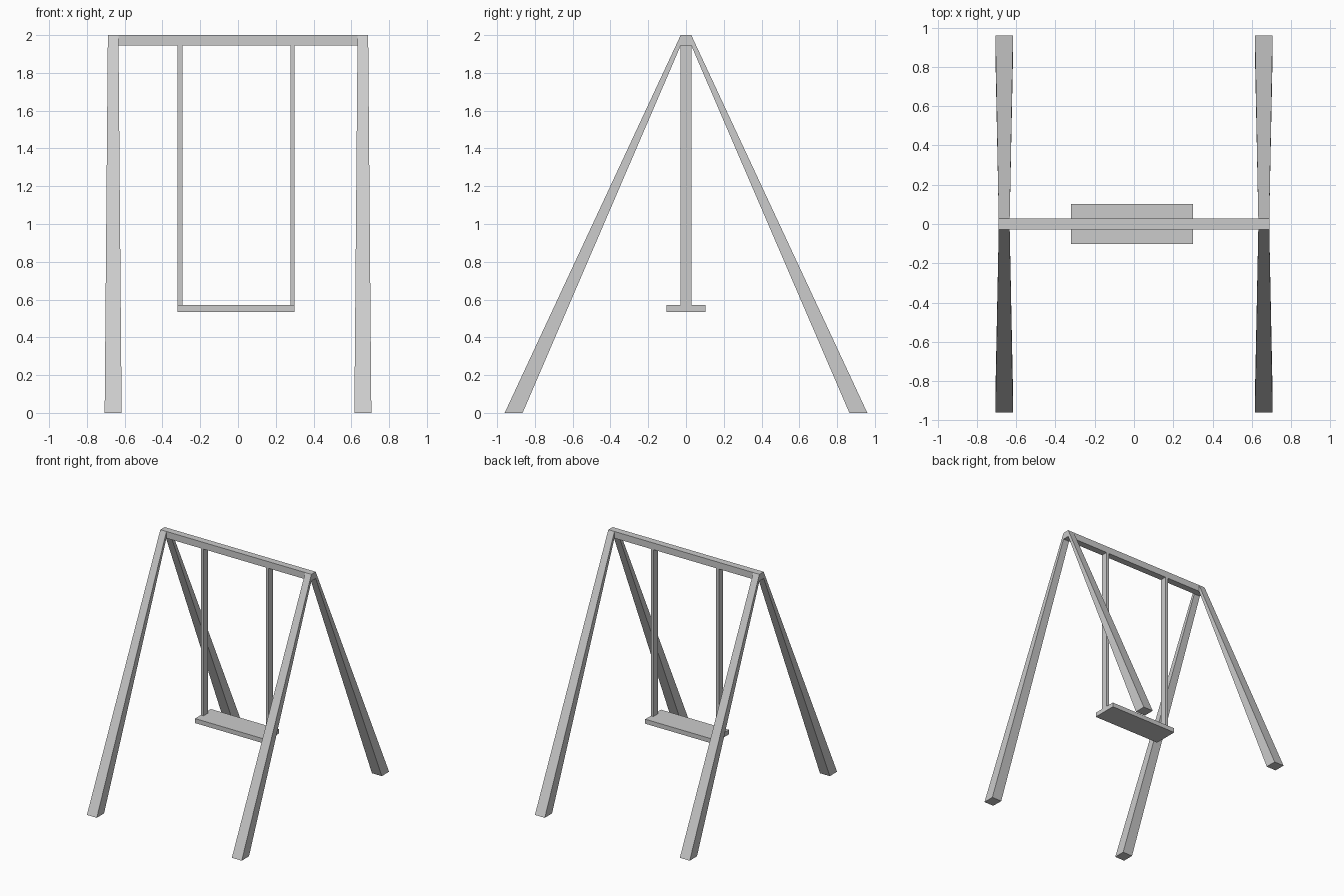
import bpy

if "Cube" in bpy.data.objects:
    bpy.data.objects.remove(bpy.data.objects["Cube"])

grey = bpy.data.materials.new("light grey paint")
grey.diffuse_color = (0.6, 0.6, 0.6, 1)
grey.use_nodes = True
grey.node_tree.nodes["Principled BSDF"].inputs["Base Color"].default_value = grey.diffuse_color


def bar(name, start, end):
    """Bar with flat faces joining two matching four-cornered ends."""
    mesh = bpy.data.meshes.new(name)
    sides = [(i, (i + 1) % 4, (i + 1) % 4 + 4, i + 4) for i in range(4)]
    mesh.from_pydata(start + end, [], sides + [(3, 2, 1, 0), (4, 5, 6, 7)])
    mesh.materials.append(grey)
    obj = bpy.data.objects.new(name, mesh)
    bpy.context.collection.objects.link(obj)
    # make all normals point outwards
    import bmesh
    bm = bmesh.new()
    bm.from_mesh(mesh)
    bmesh.ops.recalc_face_normals(bm, faces=bm.faces)
    bm.to_mesh(mesh)
    bm.free()
    return obj


def box(name, x0, x1, y, z0, z1):
    ring = lambda z: [(x0, -y, z), (x1, -y, z), (x1, y, z), (x0, y, z)]
    return bar(name, ring(z0), ring(z1))


HALF = 0.028          # half thickness of the top beam
BEAM_Z = 1.945        # underside of the top beam
LEG_X = 0.661         # centre line of each leg pair
TOP_X = LEG_X + HALF

# top beam, including the blocks over the legs
box("top_beam", -TOP_X, TOP_X, HALF, BEAM_Z, 2.0)

# four splayed legs that widen from the beam to the floor
for sx, side in ((-1, "left"), (1, "right")):
    for sy, end in ((-1, "front"), (1, "back")):
        x, w = sx * LEG_X, 0.045
        top = [(x - HALF, sy * HALF, BEAM_Z), (x + HALF, sy * HALF, BEAM_Z),
               (x + HALF, sy * HALF, 2.0), (x - HALF, sy * HALF, 2.0)]
        foot = [(x - w, sy * 0.865, 0), (x + w, sy * 0.865, 0),
                (x + w, sy * 0.96, 0), (x - w, sy * 0.96, 0)]
        bar(f"{end}_{side}_leg", top, foot)

# hanging seat and its two flat hangers
SEAT_L, SEAT_R, SEAT_TOP = -0.32, 0.30, 0.57
box("seat", SEAT_L, SEAT_R, 0.103, 0.533, SEAT_TOP)
box("left_hanger", SEAT_L, SEAT_L + 0.025, HALF, SEAT_TOP, BEAM_Z)
box("right_hanger", SEAT_R - 0.023, SEAT_R, HALF, SEAT_TOP, BEAM_Z)
